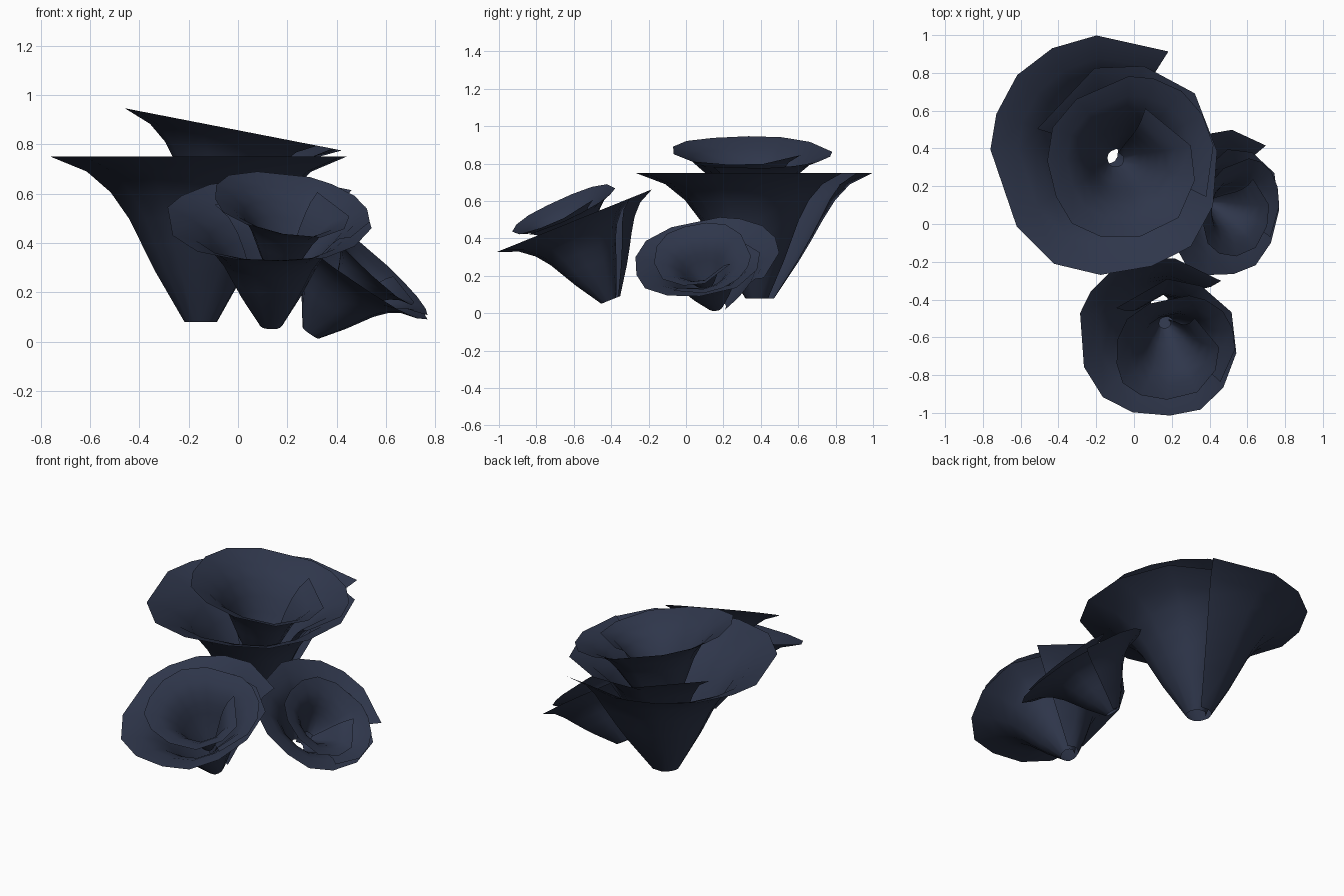
import bpy, math
from mathutils import Matrix, Vector

if "Cube" in bpy.data.objects:
    bpy.data.objects.remove(bpy.data.objects["Cube"])

mat = bpy.data.materials.new("dark navy")
mat.diffuse_color = (0.028, 0.037, 0.07, 1)
mat.use_nodes = True
mat.node_tree.nodes["Principled BSDF"].inputs["Base Color"].default_value = mat.diffuse_color

# Rim of one rolled petal: (angle turned from its free tip, radius)
RIM = [(0, .62), (37, .61), (60, .61), (82, .615), (104, .61), (122, .61),
       (163, .62), (188, .66), (210, .66), (234, .66), (254, .68), (275, .64),
       (302, .59), (335, .56), (368, .49), (400, .44), (465, .38)]
# Trumpet profile: (radius fraction when rolled, at the free tip, height)
PROFILE = [(.11, .15, 0), (.3, .39, .2), (.39, .51, .31), (.48, .62, .42),
           (.6, .72, .525), (.76, .83, .61), (1, 1, .67)]


def tilt(angle, azimuth):
    """Lean the z axis by angle toward a compass direction."""
    a = math.radians(azimuth)
    return Matrix.Rotation(math.radians(angle), 4,
                           Vector((-math.sin(a), math.cos(a), 0)))


def spin(deg):
    return Matrix.Rotation(math.radians(deg), 4, 'Z')


def petal(name, matrix):
    """A single sheet rolled into a spiral trumpet, tip starting at angle 0."""
    verts, faces = [], []
    n = len(RIM)
    for rolled, flap, h in PROFILE:
        for turn, r in RIM:
            k = max(0, 1 - turn / 90)
            f = rolled + (flap - rolled) * k
            t = math.radians(turn)
            verts.append(matrix @ Vector((r * f * math.cos(t), r * f * math.sin(t), h)))
    for j in range(len(PROFILE) - 1):
        for i in range(n - 1):
            a = j * n + i
            faces.append((a, a + 1, a + n + 1, a + n))
    me = bpy.data.meshes.new(name)
    me.from_pydata(verts, [], faces)
    me.polygons.foreach_set("use_smooth", [True] * len(faces))
    me.materials.append(mat)
    me.update()
    ob = bpy.data.objects.new(name, me)
    bpy.context.collection.objects.link(ob)


def flower(name, base, size, height, lean, azimuth, turn):
    """Outer petal plus a smaller tilted petal nested inside it."""
    m = (Matrix.Translation(base) @ tilt(lean, azimuth) @ spin(turn)
         @ Matrix.Diagonal((size, size, height, 1)))
    petal(name + "_outer_petal", m @ spin(57.6))
    inner = (Matrix.Translation((.06, -.04, .31)) @ tilt(11, 0)
             @ spin(-28) @ Matrix.Scale(.71, 4))
    petal(name + "_inner_petal", m @ inner)


flower("large_flower", (-.15, .39, .08), 1, 1, 0, 0, 0)
flower("medium_flower", (.135, -.405, .07), .715, .695, 22, -90, -15)
flower("small_flower", (.295, .165, .035), .615, .48, 35, -12, -10)
